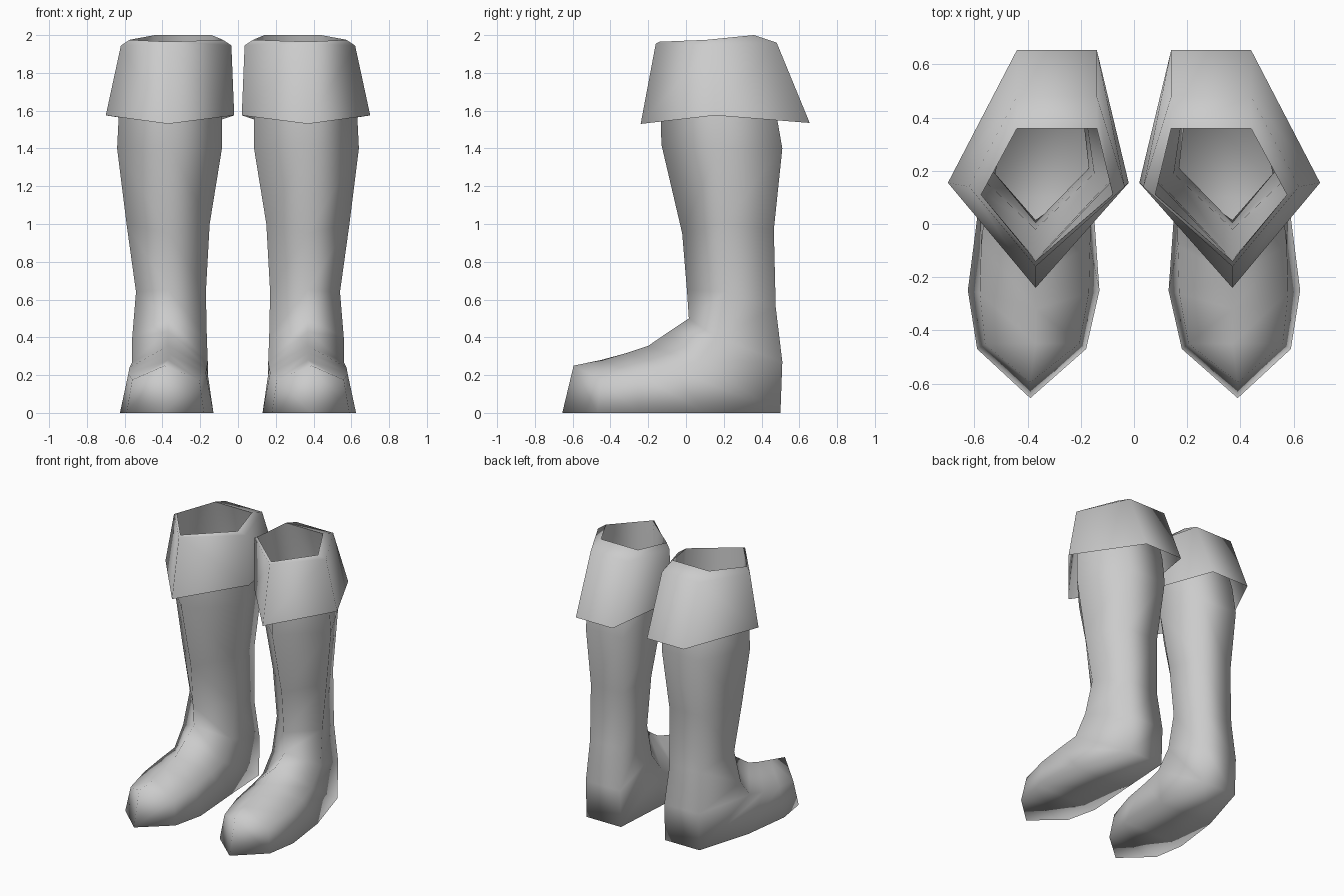
import bpy
import bmesh

cube = bpy.data.objects.get("Cube")
if cube:
    bpy.data.objects.remove(cube, do_unlink=True)

# Single plain grey material
grey = bpy.data.materials.new("plain_grey")
grey.use_nodes = True
colour = (0.6, 0.6, 0.6, 1)
grey.diffuse_color = colour
grey.node_tree.nodes["Principled BSDF"].inputs["Base Color"].default_value = colour


def ring(sides_x, back_x, side, front, back, front_x=0.37):
    """Five-sided section: two back corners, outer side, front ridge, inner side.
    sides_x and back_x are (inner, outer); side, front and back are (y, z)."""
    return [
        (back_x[0], *back),
        (back_x[1], *back),
        (sides_x[1], *side),
        (front_x, *front),
        (sides_x[0], *side),
    ]


def loft(name, rings):
    """Skin the sections from top to bottom and mirror the part across x."""
    bm = bmesh.new()
    loops = [[bm.verts.new(point) for point in section] for section in rings]
    for upper, lower in zip(loops, loops[1:]):
        for i in range(len(upper)):
            j = (i + 1) % len(upper)
            bm.faces.new((upper[i], upper[j], lower[j], lower[i]))
    bmesh.ops.remove_doubles(bm, verts=bm.verts, dist=0.001)
    for face in bm.faces:
        face.smooth = True
    mesh = bpy.data.meshes.new(name)
    bm.to_mesh(mesh)
    bm.free()
    mesh.materials.append(grey)
    obj = bpy.data.objects.new(name, mesh)
    bpy.context.collection.objects.link(obj)
    obj.modifiers.new("mirror_pair", "MIRROR").use_axis[0] = True
    return obj


# Opening rim, shared by the shaft and the folded cuff
rim = ring((0.08, 0.575), (0.14, 0.44), (0.11, 1.975), (-0.14, 1.965), (0.36, 2.0))

# Shaft, from the rim down to the ankle
shaft = [
    rim,
    ring((0.085, 0.63), (0.15, 0.46), (0.16, 1.6), (-0.135, 1.6), (0.475, 1.6)),
    ring((0.085, 0.64), (0.16, 0.46), (0.17, 1.4), (-0.13, 1.42), (0.51, 1.4)),
    ring((0.15, 0.59), (0.19, 0.45), (0.19, 1.0), (-0.02, 0.95), (0.465, 0.97)),
    ring((0.17, 0.54), (0.2, 0.45), (0.21, 0.64), (0.005, 0.65), (0.475, 0.56)),
]

# Foot, sections tilting forward around the heel so the back corners become the sole
foot = [
    ring((0.165, 0.56), (0.18, 0.46), (0.16, 0.4), (0.015, 0.5), (0.51, 0.27)),
    ring((0.16, 0.56), (0.18, 0.46), (0.06, 0.27), (-0.09, 0.43), (0.5, 0)),
    ring((0.165, 0.575), (0.155, 0.58), (-0.08, 0.24), (-0.2, 0.355), (0.1, 0)),
    ring((0.17, 0.58), (0.13, 0.625), (-0.26, 0.21), (-0.32, 0.315), (-0.25, 0)),
    ring((0.205, 0.56), (0.18, 0.59), (-0.45, 0.175), (-0.45, 0.28), (-0.47, 0)),
]

# Pointed toe: the upper corners meet at one point, the sole corners at another
toe = ring((0.39, 0.39), (0.39, 0.39), (-0.595, 0.25), (-0.595, 0.25), (-0.655, 0), 0.39)
loft("boots", shaft + foot + [toe])

# Folded cuff, flaring from the rim to its lower hem
cuff = [
    rim,
    ring((0.035, 0.62), (0.14, 0.44), (0.14, 1.945), (-0.16, 1.955), (0.48, 1.96)),
    ring((0.02, 0.7), (0.14, 0.44), (0.155, 1.575), (-0.24, 1.53), (0.655, 1.535)),
]
loft("folded_cuffs", cuff)
